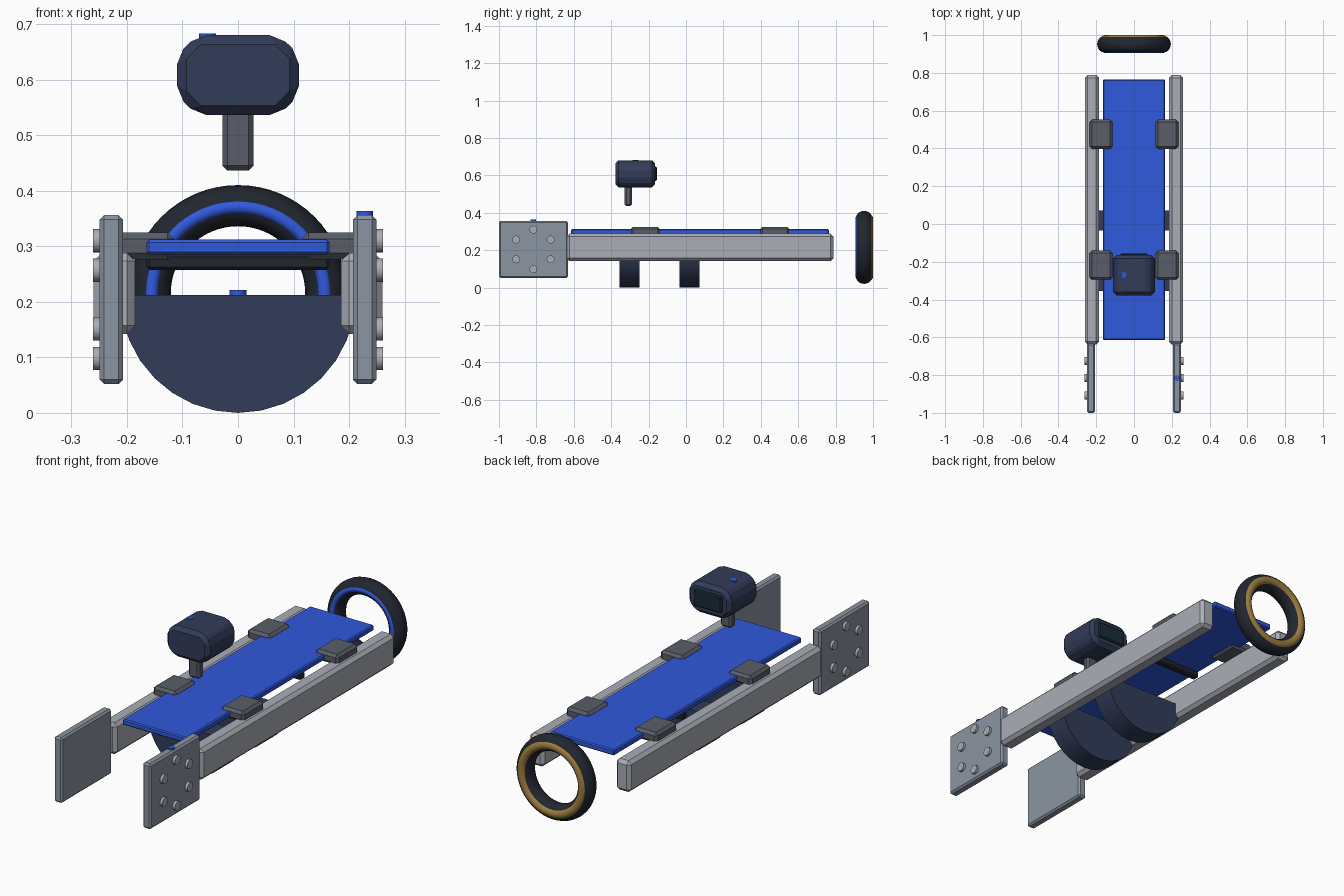
import bpy, bmesh, math
from mathutils import Matrix, Vector

if "Cube" in bpy.data.objects:
    bpy.data.objects.remove(bpy.data.objects["Cube"])


def mat(name, r, g, b):
    m = bpy.data.materials.new(name)
    m.diffuse_color = (r, g, b, 1)
    m.use_nodes = True
    m.node_tree.nodes["Principled BSDF"].inputs["Base Color"].default_value = m.diffuse_color
    return m


BLUE = mat("blue", 0.03, 0.10, 0.72)
NAVY = mat("navy", 0.032, 0.045, 0.10)
DARK = mat("rubber", 0.015, 0.019, 0.028)
GOLD = mat("gold", 0.33, 0.20, 0.05)
LIGHT = mat("light_metal", 0.40, 0.42, 0.47)
PLATE = mat("plate_metal", 0.26, 0.30, 0.36)
STEEL = mat("dark_metal", 0.10, 0.11, 0.135)
GLASS = mat("glass", 0.01, 0.025, 0.04)


def finish(name, bm, material, smooth=False):
    bmesh.ops.recalc_face_normals(bm, faces=bm.faces)
    me = bpy.data.meshes.new(name)
    bm.to_mesh(me)
    bm.free()
    me.materials.append(material)
    ob = bpy.data.objects.new(name, me)
    bpy.context.collection.objects.link(ob)
    if smooth:
        bpy.context.view_layer.objects.active = ob
        ob.select_set(True)
        bpy.ops.object.shade_smooth_by_angle(angle=math.radians(35))
        ob.select_set(False)
    return ob


def box(name, x, y, z, material, bevel=0.0, y_bevel=0.0):
    """Box from (min, max) ranges; y_bevel first chamfers the edges along y."""
    bm = bmesh.new()
    bmesh.ops.create_cube(bm, size=1)
    for v in bm.verts:
        v.co = Vector([(r[0] + r[1]) / 2 + c * (r[1] - r[0])
                       for r, c in zip((x, y, z), v.co)])
    if y_bevel:
        along = [e for e in bm.edges
                 if abs(e.verts[0].co.y - e.verts[1].co.y) > 1e-4]
        bmesh.ops.bevel(bm, geom=along, offset=y_bevel, segments=1, affect='EDGES')
    if bevel:
        bmesh.ops.bevel(bm, geom=bm.edges[:], offset=bevel, segments=1, affect='EDGES')
    return finish(name, bm, material)


def cylinder(name, centre, radius, depth, axis, material, sides=24):
    bm = bmesh.new()
    rot = {'X': Matrix.Rotation(math.pi / 2, 4, 'Y'),
           'Y': Matrix.Rotation(math.pi / 2, 4, 'X'),
           'Z': Matrix.Identity(4)}[axis]
    bmesh.ops.create_cone(bm, cap_ends=True, segments=sides, radius1=radius,
                          radius2=radius, depth=depth,
                          matrix=Matrix.Translation(centre) @ rot)
    return finish(name, bm, material, True)


def ring(name, y, major, minor_r, minor_y, material, segs=64, sides=20):
    """Upright torus around the y axis with an elliptical section."""
    bm = bmesh.new()
    loops = []
    for i in range(segs):
        a = 2 * math.pi * i / segs
        loop = []
        for j in range(sides):
            b = 2 * math.pi * j / sides
            r = major + minor_r * math.cos(b)
            loop.append(bm.verts.new((r * math.cos(a), y + minor_y * math.sin(b),
                                      0.215 + r * math.sin(a))))
        loops.append(loop)
    for i in range(segs):
        p, q = loops[i], loops[(i + 1) % segs]
        for j in range(sides):
            k = (j + 1) % sides
            bm.faces.new((p[j], q[j], q[k], p[k]))
    return finish(name, bm, material, True)


def half_disc(name, y, material, radius=0.212, sides=16):
    """Half cylinder, flat side up."""
    bm = bmesh.new()
    arc = [math.pi + math.pi * i / sides for i in range(sides + 1)]
    face = bm.faces.new([bm.verts.new((radius * math.cos(a), y - 0.053,
                                       radius + radius * math.sin(a))) for a in arc])
    out = bmesh.ops.extrude_face_region(bm, geom=[face])
    bmesh.ops.translate(bm, vec=(0, 0.106, 0),
                        verts=[g for g in out['geom'] if isinstance(g, bmesh.types.BMVert)])
    return finish(name, bm, material, True)


# Deck, its cross bar and the half-round supports below
box("deck", (-0.165, 0.165), (-0.615, 0.765), (0.285, 0.312), BLUE, 0.005)
box("cross_bar", (-0.165, 0.165), (0.225, 0.26), (0.257, 0.287), DARK, 0.006)
for label, y in (("front", -0.302), ("rear", 0.018)):
    half_disc(label + "_support", y, NAVY)
cylinder("support_button", (0, -0.302, 0.215), 0.015, 0.012, 'Z', BLUE)

# Left and right sides
for side, s in (("left", -1), ("right", 1)):
    def span(a, b):
        return tuple(sorted((s * a, s * b)))
    box(side + "_rail", span(0.185, 0.26), (-0.638, 0.788), (0.142, 0.288), LIGHT, 0.015)
    box(side + "_end_plate", span(0.207, 0.249), (-1.0, -0.632), (0.052, 0.356), PLATE, 0.008)
    # ring of bolts on the outer plate face
    for i in range(6):
        a = math.radians(30 + 60 * i)
        cylinder(f"{side}_bolt_{i + 1}",
                 (s * 0.25, -0.816 + 0.106 * math.cos(a), 0.204 + 0.106 * math.sin(a)),
                 0.021, 0.022, 'X', LIGHT, 20)
    # clamps holding deck to rail
    for label, y in (("front", -0.218), ("rear", 0.475)):
        box(f"{side}_{label}_clamp", span(0.115, 0.235), (y - 0.077, y + 0.077),
            (0.276, 0.325), STEEL, 0.012)
cylinder("plate_button", (0.228, -0.816, 0.357), 0.015, 0.012, 'Z', BLUE)

# Head unit on its stem
box("head", (-0.11, 0.11), (-0.378, -0.165), (0.536, 0.68), NAVY, 0.017, 0.036)
box("head_screen", (-0.072, 0.072), (-0.18, -0.156), (0.57, 0.647), GLASS, 0.005)
cylinder("head_button", (-0.055, -0.27, 0.678), 0.015, 0.009, 'Z', BLUE)
box("stem", (-0.028, 0.028), (-0.328, -0.29), (0.436, 0.545), STEEL, 0.009)

# Wheel ring with coloured trims on both faces
ring("tyre", 0.952, 0.158, 0.037, 0.043, DARK)
ring("front_trim", 0.918, 0.156, 0.013, 0.012, BLUE, 64, 12)
ring("rear_trim", 0.984, 0.156, 0.019, 0.016, GOLD, 64, 12)
